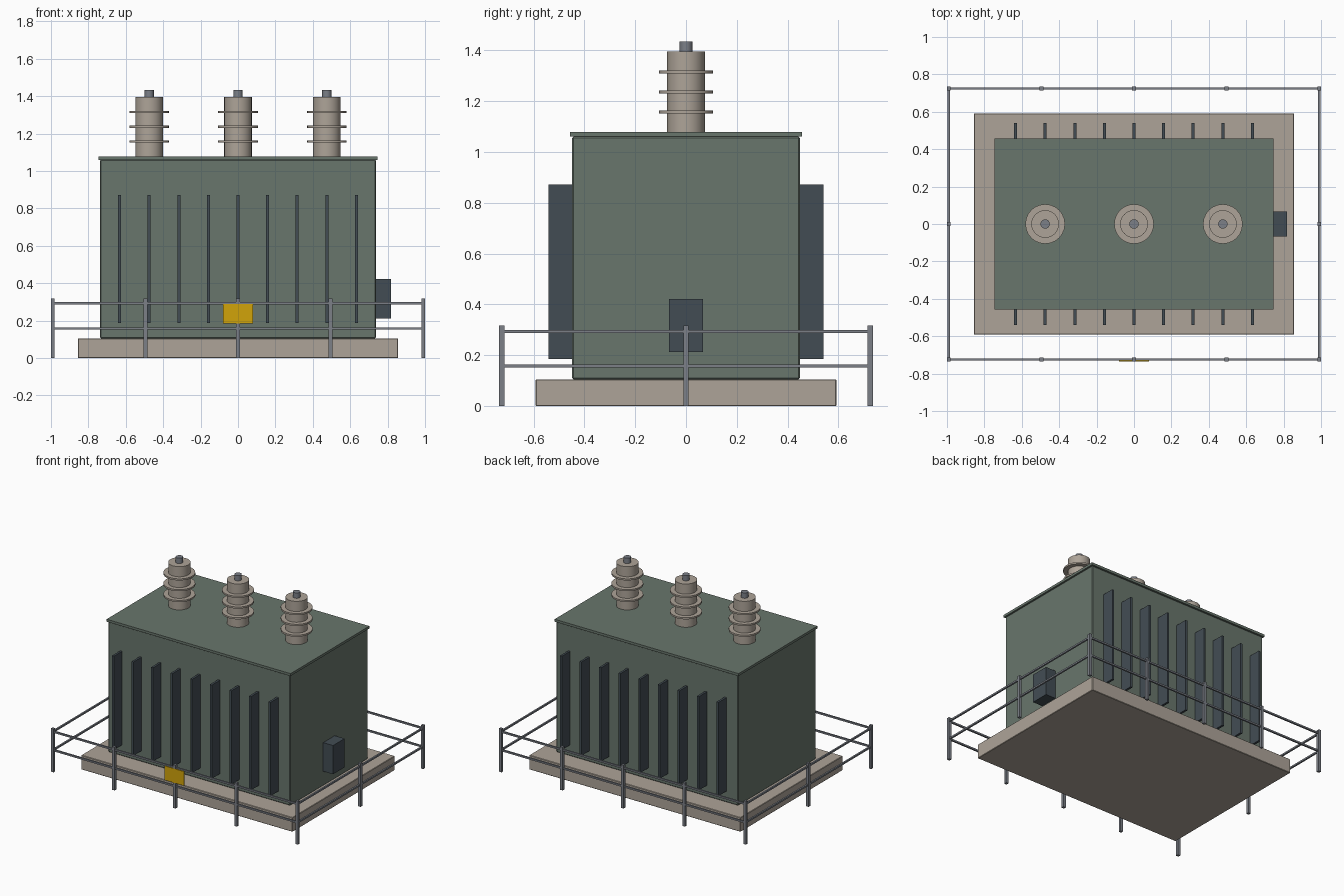
import bpy

if "Cube" in bpy.data.objects:
    bpy.data.objects.remove(bpy.data.objects["Cube"])


def material(name, rgb):
    m = bpy.data.materials.new(name)
    m.use_nodes = True
    m.diffuse_color = (*rgb, 1)
    m.node_tree.nodes["Principled BSDF"].inputs["Base Color"].default_value = (*rgb, 1)
    return m


green = material("tank green", (0.14, 0.18, 0.15))
stone = material("pale concrete", (0.42, 0.37, 0.315))
slate = material("dark slate", (0.055, 0.073, 0.088))
steel = material("steel grey", (0.2, 0.215, 0.245))
yellow = material("warning yellow", (0.64, 0.37, 0.003))


def box(name, mat, low, high, bevel=0):
    """Box between two opposite corners, with optional chamfered edges."""
    centre = [(a + b) / 2 for a, b in zip(low, high)]
    bpy.ops.mesh.primitive_cube_add(size=1, location=centre)
    ob = bpy.context.object
    ob.name = name
    ob.scale = [b - a for a, b in zip(low, high)]
    bpy.ops.object.transform_apply(location=False, rotation=False)
    ob.data.materials.append(mat)
    if bevel:
        mod = ob.modifiers.new("edge chamfer", "BEVEL")
        mod.width = bevel
        mod.segments = 1
    return ob


def cylinder(name, mat, x, radius, z0, z1, sides=24):
    bpy.ops.mesh.primitive_cylinder_add(vertices=sides, radius=radius, depth=z1 - z0,
                                        location=(x, 0, (z0 + z1) / 2))
    ob = bpy.context.object
    ob.name = name
    ob.data.materials.append(mat)
    bpy.ops.object.shade_smooth_by_angle()


# Plinth, tank and lid
PLINTH, TANK, LID = 0.105, 1.06, 1.078
TX, TY = 0.737, 0.448
box("plinth", stone, (-0.856, -0.592, 0), (0.856, 0.592, PLINTH), 0.003)
box("tank", green, (-TX, -TY, PLINTH), (TX, TY, TANK), 0.005)
box("lid", green, (-0.745, -0.456, TANK), (0.745, 0.456, LID))

# Cooling fins on front and back
for side, label in ((-1, "front"), (1, "back")):
    for i in range(-4, 5):
        x = i * 0.1583
        y0, y1 = sorted((side * (TY - 0.005), side * 0.541))
        box(f"{label}_cooling_fin", slate, (x - 0.008, y0, 0.186), (x + 0.008, y1, 0.872))

# Control box on the left end
box("control_box", slate, (TX - 0.005, -0.067, 0.212), (0.817, 0.067, 0.422))

# Insulated bushings on the lid
for x in (-0.475, 0, 0.475):
    cylinder("bushing_body", stone, x, 0.074, LID - 0.004, 1.395)
    for z in (1.157, 1.236, 1.315):
        cylinder("bushing_disc", stone, x, 0.106, z - 0.006, z + 0.006)
    cylinder("bushing_terminal", steel, x, 0.025, 1.39, 1.434, 16)

# Fence posts around the edge
FX, FY, POST, RAIL = 0.99, 0.725, 0.01, 0.006
spots = [(FX * k / 2, s * FY) for k in range(-2, 3) for s in (-1, 1)]
spots += [(-FX, 0), (FX, 0)]
for x, y in spots:
    box("fence_post", steel, (x - POST, y - POST, 0), (x + POST, y + POST, 0.317))

# Two rails along every side
for z in (0.158, 0.293):
    for s in (-1, 1):
        box("long_rail", steel, (-FX, s * FY - RAIL, z - RAIL), (FX, s * FY + RAIL, z + RAIL))
        box("end_rail", steel, (s * FX - RAIL, -FY, z - RAIL), (s * FX + RAIL, FY, z + RAIL))

# Warning plate on the front fence
box("warning_plate", yellow, (-0.079, -FY - 0.011, 0.185), (0.079, -FY - 0.004, 0.289))
